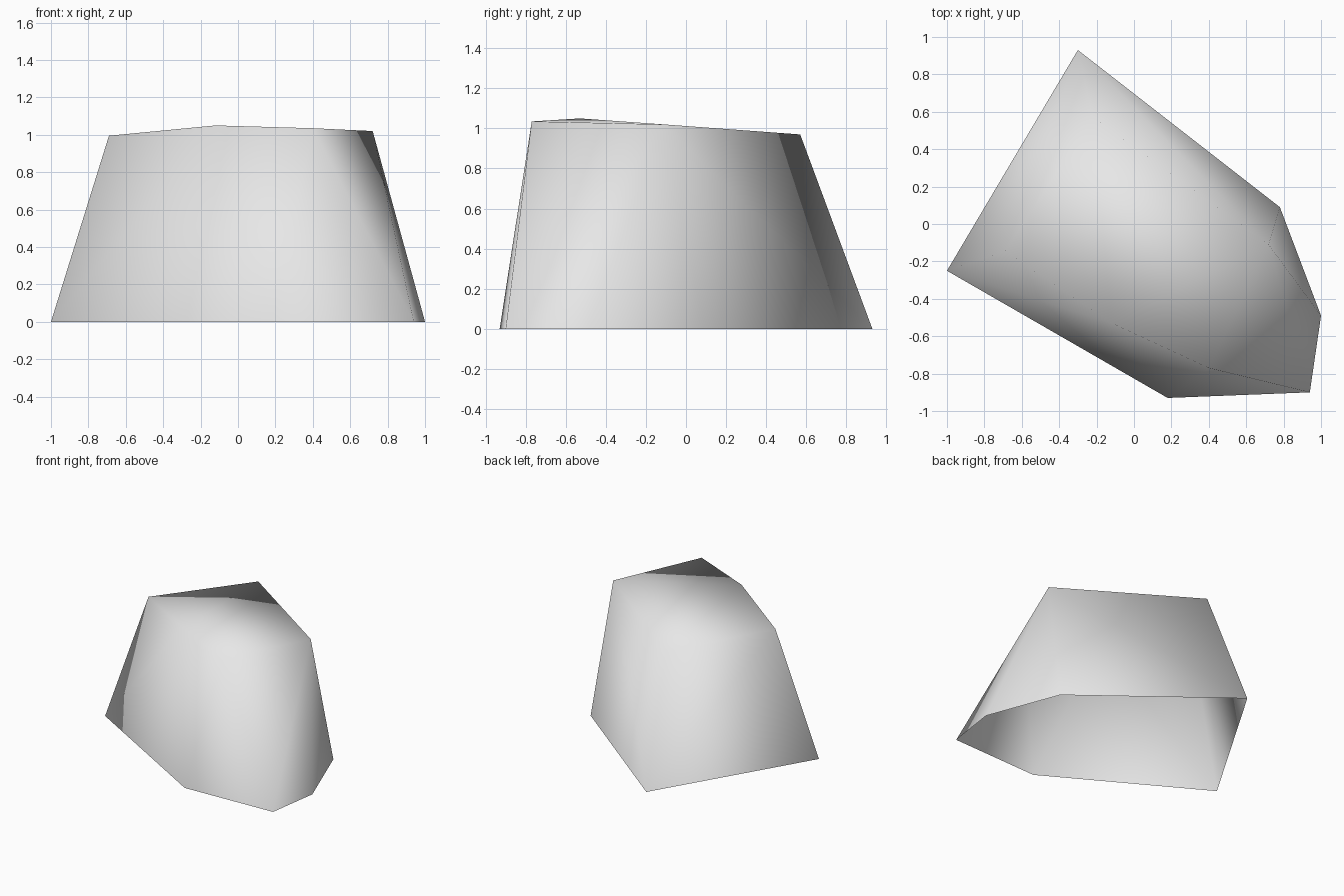
import bpy
import bmesh

cube = bpy.data.objects.get("Cube")
if cube:
    bpy.data.objects.remove(cube, do_unlink=True)

# Plain stone grey
grey = bpy.data.materials.new("stone_grey")
grey.use_nodes = True
colour = (0.8, 0.8, 0.8, 1.0)
grey.diffuse_color = colour
grey.node_tree.nodes["Principled BSDF"].inputs["Base Color"].default_value = colour

# Ground outline and slightly tilted crown of the boulder
ground = [(-0.30, 0.93), (-1.0, -0.25), (0.18, -0.93),
          (0.94, -0.90), (1.0, -0.49), (0.78, 0.09)]
crown = [(-0.22, 0.57, 0.97), (-0.69, -0.145, 0.995), (-0.12, -0.53, 1.05),
         (0.40, -0.77, 1.035), (0.72, -0.11, 1.02)]

# Wrap the corners in a faceted hull, then open the underside
bm = bmesh.new()
for x, y in ground:
    bm.verts.new((x, y, 0))
for corner in crown:
    bm.verts.new(corner)
bmesh.ops.convex_hull(bm, input=bm.verts[:])
bmesh.ops.recalc_face_normals(bm, faces=bm.faces[:])
underside = [f for f in bm.faces if all(v.co.z < 0.001 for v in f.verts)]
bmesh.ops.delete(bm, geom=underside, context='FACES')

# Smooth shading across the whole shell
for face in bm.faces:
    face.smooth = True

mesh = bpy.data.meshes.new("boulder")
bm.to_mesh(mesh)
bm.free()
mesh.materials.append(grey)
boulder = bpy.data.objects.new("boulder", mesh)
bpy.context.scene.collection.objects.link(boulder)
